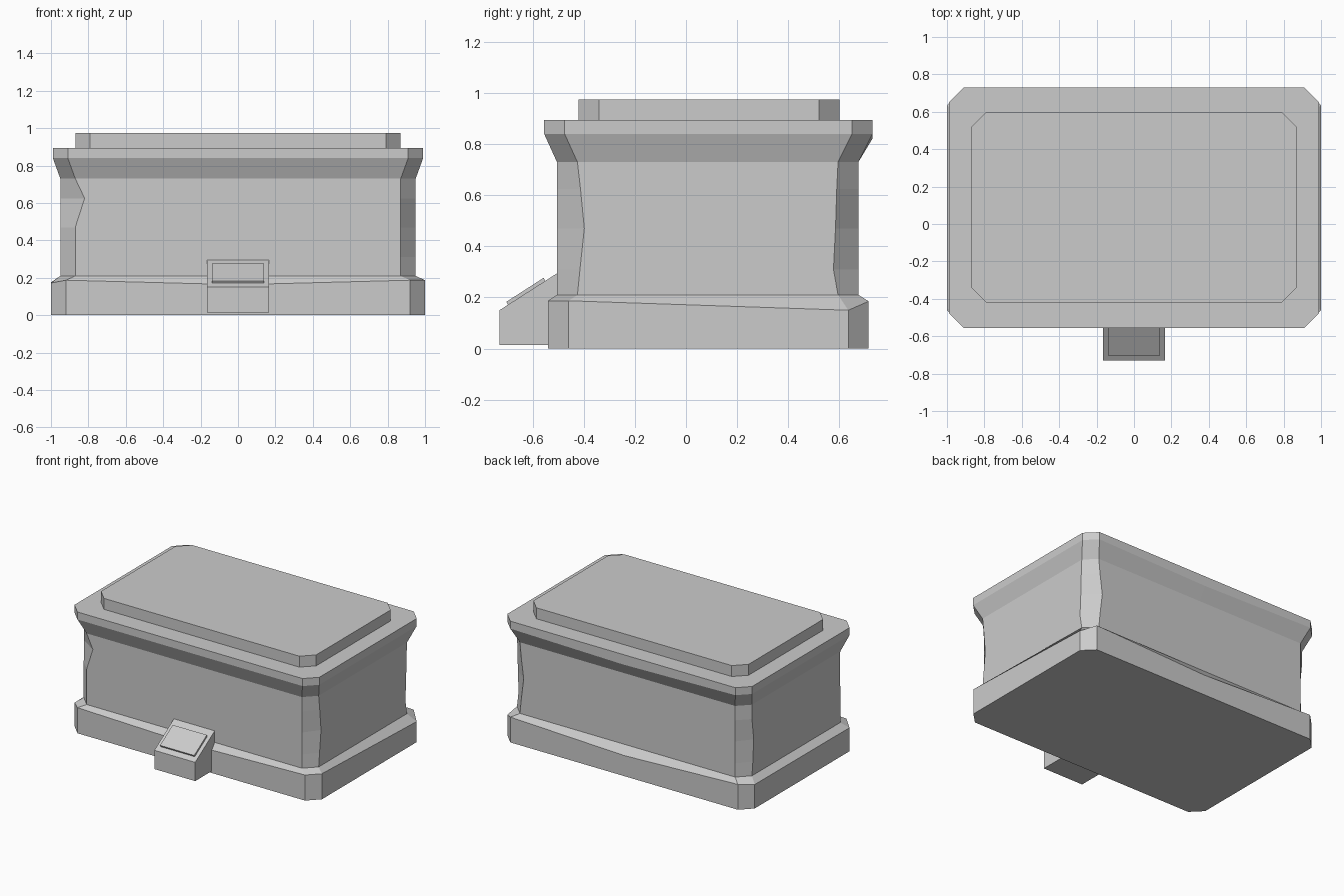
import bpy, bmesh

if "Cube" in bpy.data.objects:
    bpy.data.objects.remove(bpy.data.objects["Cube"])


def make_object(name, bm):
    bmesh.ops.recalc_face_normals(bm, faces=bm.faces)
    mesh = bpy.data.meshes.new(name)
    bm.to_mesh(mesh)
    bm.free()
    obj = bpy.data.objects.new(name, mesh)
    bpy.context.collection.objects.link(obj)
    return obj


def ring(hx, y0, y1, z, c=0.08, dents=None, heights=None):
    """Chamfered rectangle with a middle point front and back, counter-clockwise.
    dents: corner -> (chamfer along x, chamfer along y); heights: index -> z."""
    d = dents or {}
    fl, fr, br, bl = [d.get(k, (c, c)) for k in ("fl", "fr", "br", "bl")]
    pts = [(-hx + fl[0], y0), (0, y0), (hx - fr[0], y0), (hx, y0 + fr[1]),
           (hx, y1 - br[1]), (hx - br[0], y1), (0, y1), (-hx + bl[0], y1),
           (-hx, y1 - bl[1]), (-hx, y0 + fl[1])]
    h = heights or {}
    return [(x, y, h.get(i, z)) for i, (x, y) in enumerate(pts)]


def loft(name, rings):
    bm = bmesh.new()
    loops = [[bm.verts.new(p) for p in r] for r in rings]
    for a, b in zip(loops, loops[1:]):
        for i in range(len(a)):
            j = (i + 1) % len(a)
            bm.faces.new((a[i], a[j], b[j], b[i]))
    bm.faces.new(loops[0])
    bm.faces.new(loops[-1])
    return make_object(name, bm)


def prism(name, profile, hx):
    """Side profile (y, z) extruded across x."""
    return loft(name, [[(x, y, z) for y, z in profile] for x in (-hx, hx)])


# Worn plinth: foot, waist with chipped corners, flared cap
body = (0.95, -0.505, 0.675)
worn_edge = {0: 0.187, 1: 0.163, 2: 0.187, 3: 0.187, 4: 0.15,
             5: 0.185, 6: 0.15, 7: 0.185, 8: 0.175, 9: 0.172}
loft("plinth", [
    ring(1.0, -0.54, 0.715, 0.0),
    ring(1.0, -0.54, 0.715, 0.185, heights=worn_edge),
    ring(*body, 0.21),
    ring(*body, 0.31, dents={"br": (0.09, 0.098), "fr": (0.08, 0.09), "bl": (0.08, 0.09)}),
    ring(*body, 0.47, dents={"fr": (0.08, 0.107), "br": (0.11, 0.09), "bl": (0.08, 0.1)}),
    ring(*body, 0.625, dents={"fl": (0.13, 0.085), "fr": (0.08, 0.092), "br": (0.09, 0.085)}),
    ring(*body, 0.73),
    ring(0.99, -0.555, 0.73, 0.84, heights={6: 0.822}),
    ring(0.99, -0.555, 0.73, 0.895),
])

# Raised slab on top
loft("top_slab", [ring(0.87, -0.42, 0.60, z) for z in (0.89, 0.975)])

# Sloped sign block at the front with its raised plate
prism("sign_block", [(-0.73, 0.013), (-0.49, 0.013), (-0.49, 0.304), (-0.73, 0.15)], 0.165)
prism("sign_plate", [(-0.695, 0.168), (-0.55, 0.26), (-0.557, 0.277), (-0.703, 0.183)], 0.138)
